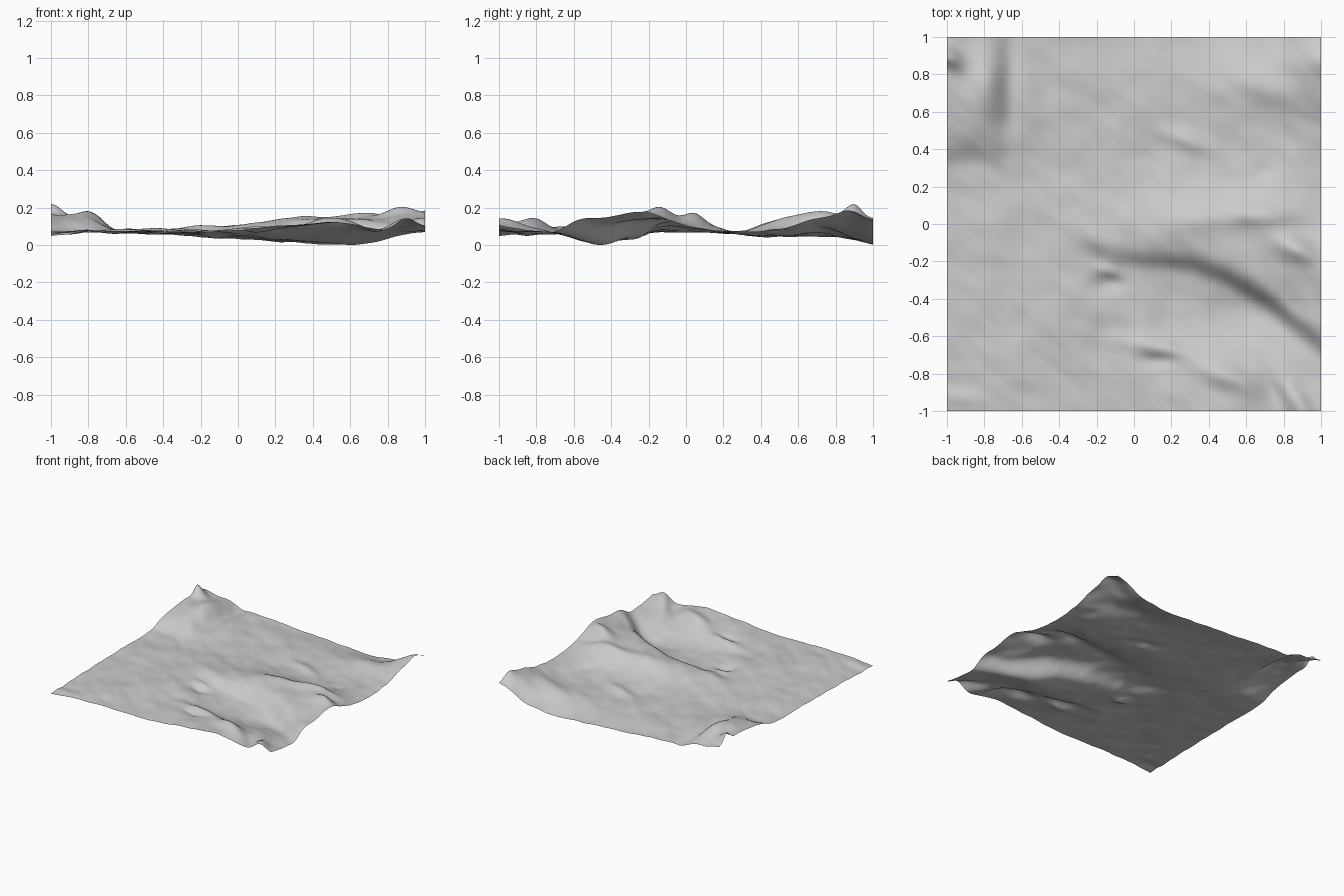
import bpy, bmesh, math
from mathutils import Vector, noise

if "Cube" in bpy.data.objects:
    bpy.data.objects.remove(bpy.data.objects["Cube"], do_unlink=True)

N = 140  # cells per side

# Broad relief: west-to-east height profiles (in hundredths), from south to north
PROFILES = [
    [5.0, 7.5, 7.5, 7.5, 8.5, 11, 13, 9.0, 10],
    [6.5, 8.0, 8.5, 8.0, 8.5, 9.0, 8.5, 8.0, 9.0],
    [7.0, 8.0, 9.0, 8.5, 6.0, 4.0, 3.0, 5.5, 13],
    [7.5, 8.0, 8.5, 8.5, 7.0, 7.5, 9.0, 13.5, 17.5],
    [8.0, 8.0, 7.5, 8.5, 10.5, 12.5, 13.5, 14.5, 11],
    [8.0, 7.5, 7.0, 7.0, 6.5, 7.0, 7.0, 7.5, 7.5],
    [14, 12, 7.5, 7.0, 6.0, 5.0, 5.5, 6.0, 9.5],
    [16.5, 14, 7.5, 7.0, 6.0, 5.5, 6.0, 9.0, 15],
    [14.5, 10, 7.0, 5.5, 3.5, 2.0, 1.0, 4.0, 14],
]

# Local hills and hollows: x, y, radius x, radius y, turn in degrees, height
BUMPS = [
    (-1.0, 0.9, 0.09, 0.05, -30, 0.07),      # north-west peak
    (-0.79, 0.78, 0.07, 0.28, 0, 0.03),      # north-west block, east wall
    (-0.66, 0.78, 0.06, 0.3, 0, -0.03),
    (-0.9, 0.52, 0.16, 0.1, 0, 0.012),       # north-west block, south wall
    (-0.9, 0.33, 0.17, 0.07, 0, -0.022),
    (-0.86, 0.67, 0.1, 0.1, 0, 0.008),
    (1.0, 0.87, 0.16, 0.08, 0, 0.04),        # north-east rise
    (0.6, 0.74, 0.2, 0.08, -15, 0.012),
    (0.89, -0.98, 0.06, 0.18, 30, 0.055),    # south-east ridge and gully
    (0.73, -0.89, 0.05, 0.11, 40, -0.02),
    (0.5, -0.81, 0.17, 0.07, -20, 0.055),
    (0.14, -0.66, 0.18, 0.05, -10, 0.035),
    (0.12, -0.73, 0.1, 0.035, 0, -0.015),
    (0.88, -0.14, 0.12, 0.06, -25, 0.05),    # eastern crests
    (0.66, 0.05, 0.22, 0.06, 0, 0.035),
    (0.36, 0.03, 0.18, 0.08, 0, 0.017),
    (-0.14, -0.32, 0.08, 0.05, 0, -0.025),   # hollow below the scarp end
    (-0.14, -0.25, 0.08, 0.03, -20, 0.015),
    (-0.2, -0.08, 0.14, 0.07, -30, 0.02),
    (0.3, 0.44, 0.17, 0.05, -25, 0.025),     # small northern ridge
    (0.69, 0.28, 0.06, 0.05, 0, -0.012),
    (-0.9, -0.93, 0.1, 0.05, -15, 0.018),
]

# Scarp line: x, y, height of the drop
SCARP = [(-0.45, 0.02, 0), (-0.1, -0.18, 0.03), (0.1, -0.2, 0.06), (0.3, -0.21, 0.08),
         (0.5, -0.28, 0.09), (0.7, -0.4, 0.08), (1.0, -0.64, 0.05)]


def cubic(values, t):
    """Smooth interpolation through evenly spaced values, t in 0..1."""
    t *= len(values) - 1
    i = min(int(t), len(values) - 2)
    f = t - i
    a, b, c, d = (values[max(0, min(len(values) - 1, i + k))] for k in (-1, 0, 1, 2))
    return b + 0.5 * f * (c - a + f * (2*a - 5*b + 4*c - d + f * (3*(b - c) + d - a)))


def scarp(x, y):
    for (x0, y0, h0), (x1, y1, h1) in zip(SCARP, SCARP[1:]):
        if x0 <= x <= x1:
            f = (x - x0) / (x1 - x0)
            d = (y - y0 - f * (y1 - y0)) * 0.9
            return 0.5 * (h0 + f * (h1 - h0)) * math.tanh(d / 0.05) * math.exp(-(d / 0.17) ** 2)
    return 0.0


def height(x, y):
    z = cubic([cubic(row, (x + 1) / 2) for row in PROFILES], (y + 1) / 2) / 100
    z += scarp(x, y)
    for bx, by, rx, ry, turn, h in BUMPS:
        c, s = math.cos(math.radians(turn)), math.sin(math.radians(turn))
        u, v = c * (x - bx) + s * (y - by), c * (y - by) - s * (x - bx)
        z += h * math.exp(-(u / rx) ** 2 - (v / ry) ** 2)
    # Gentle weathering, stretched from north-west to south-east
    p = Vector(((x - y) * 2.6, (x + y) * 4.5, 0.7))
    return z + 0.011 * noise.noise(p) + 0.006 * noise.noise(p * 2.1)


# Terrain sheet
bm = bmesh.new()
bmesh.ops.create_grid(bm, x_segments=N, y_segments=N, size=1.0)
for v in bm.verts:
    v.co.z = height(v.co.x, v.co.y)
low = min(v.co.z for v in bm.verts)
for v in bm.verts:
    v.co.z -= low
for f in bm.faces:
    f.smooth = True
mesh = bpy.data.meshes.new("terrain")
bm.to_mesh(mesh)
bm.free()
terrain = bpy.data.objects.new("terrain", mesh)
bpy.context.collection.objects.link(terrain)

# Plain light grey ground
mat = bpy.data.materials.new("light_grey")
mat.use_nodes = True
grey = (0.6, 0.6, 0.6, 1.0)
mat.diffuse_color = grey
mat.node_tree.nodes["Principled BSDF"].inputs["Base Color"].default_value = grey
mesh.materials.append(mat)
